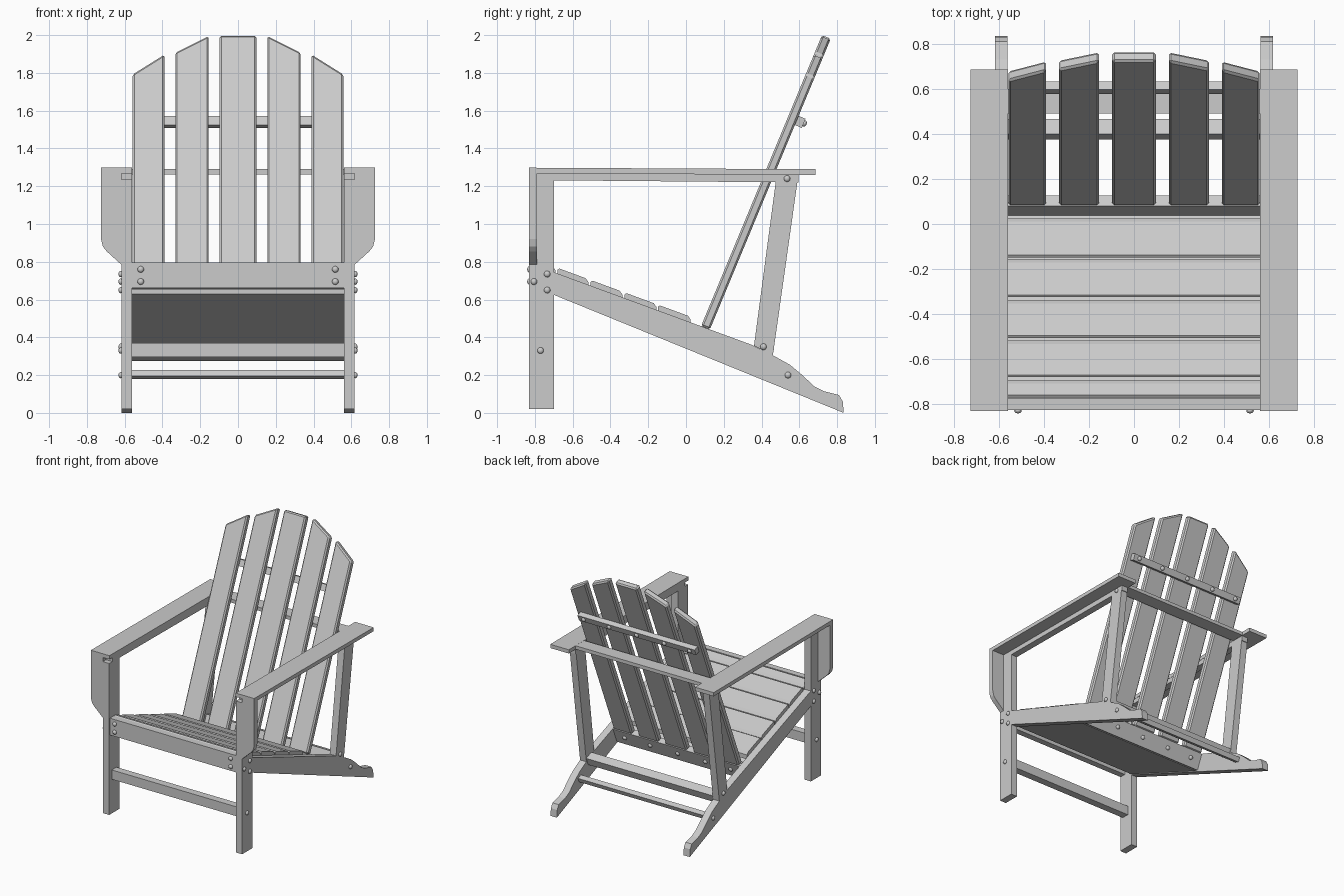
import bpy, bmesh, math
from mathutils import Matrix, Vector

cube = bpy.data.objects.get("Cube")
if cube:
    bpy.data.objects.remove(cube)

paint = bpy.data.materials.new("light grey paint")
paint.use_nodes = True
GREY = (0.6, 0.6, 0.6, 1)
paint.diffuse_color = GREY
paint.node_tree.nodes["Principled BSDF"].inputs["Base Color"].default_value = GREY

LEAN = math.atan2(0.64, 1.54)
IN, OUT, HALF = 0.562, 0.618, 0.56      # leg faces and half inner width


def finish(name, bm, mirror=False, bevel=0, leaning=False):
    bmesh.ops.recalc_face_normals(bm, faces=bm.faces)
    mesh = bpy.data.meshes.new(name)
    bm.to_mesh(mesh)
    bm.free()
    mesh.materials.append(paint)
    obj = bpy.data.objects.new(name, mesh)
    bpy.context.collection.objects.link(obj)
    if mirror:
        obj.modifiers.new("mirror", 'MIRROR')
    if bevel:
        mod = obj.modifiers.new("bevel", 'BEVEL')
        mod.width, mod.segments = bevel, 1
    if leaning:
        obj.location = (0, 0.08, 0.46)
        obj.rotation_euler.x = -LEAN
    return obj


def prism(name, outline, lo, hi, axis='x', **options):
    """Extrude an outline in (y, z) along x, or in (x, z) along y."""
    bm = bmesh.new()
    place = (lambda a, b: (lo, a, b)) if axis == 'x' else (lambda a, b: (a, lo, b))
    face = bm.faces.new([bm.verts.new(place(a, b)) for a, b in outline])
    moved = bmesh.ops.extrude_face_region(bm, geom=[face])["geom"]
    step = Vector((hi - lo, 0, 0) if axis == 'x' else (0, hi - lo, 0))
    bmesh.ops.translate(bm, vec=step,
                        verts=[v for v in moved if isinstance(v, bmesh.types.BMVert)])
    return finish(name, bm, **options)


def rect(a0, a1, b0, b1):
    return [(a0, b0), (a1, b0), (a1, b1), (a0, b1)]


def bolts(name, centres, normal, **options):
    """Domed bolt heads, flattened along the given axis."""
    bm = bmesh.new()
    flat = [0.013 if n else 0.017 for n in normal]
    for c in centres:
        bmesh.ops.create_uvsphere(bm, u_segments=12, v_segments=8, radius=1,
                                  matrix=Matrix.Translation(c) @ Matrix.Diagonal((*flat, 1)))
    for f in bm.faces:
        f.smooth = True
    return finish(name, bm, **options)


def rail_top(y):
    return 0.745 - 0.367 * (y + 0.7)


def rail_bottom(y):
    return 0.625 - 0.405 * (y + 0.7)


# Legs and side rails
prism("front_legs", rect(-0.83, -0.70, 0.02, 1.235), IN, OUT, mirror=True)
prism("side_rails", [(-0.70, rail_bottom(-0.7)), (0.835, 0.0), (0.83, 0.06), (0.81, 0.095),
                     (0.73, 0.115), (0.68, 0.14), (0.61, 0.205), (0.55, 0.255), (0.46, 0.305),
                     (0.35, rail_top(0.35)), (-0.70, rail_top(-0.7))], IN, OUT, mirror=True)
prism("rear_legs", [(0.36, 0.355), (0.46, 0.305), (0.595, 1.26), (0.48, 1.26)],
      IN, OUT, mirror=True)

# Arms with their under rails and front brackets
prism("arms", [(-0.83, 1.268), (0.685, 1.26), (0.685, 1.29), (-0.83, 1.298)],
      HALF, 0.725, mirror=True)
prism("arm_under_rails", [(-0.79, 1.232), (0.595, 1.22), (0.595, 1.262), (-0.79, 1.269)],
      IN, OUT, mirror=True)
prism("arm_brackets", [(OUT, 0.785), (0.695, 0.855), (0.715, 0.88), (0.725, 0.92),
                       (0.725, 1.27), (OUT, 1.27)], -0.83, -0.79, 'y', mirror=True)
prism("arm_cross_bar", rect(0.49, 0.60, 1.262, 1.29), -HALF, HALF)

# Front apron and stretchers
prism("front_apron", rect(-0.825, -0.775, 0.66, 0.795), -HALF, HALF)
prism("front_stretcher", rect(-0.80, -0.74, 0.295, 0.37), -HALF, HALF)
prism("rear_stretcher", [(0.375, 0.30), (0.44, 0.275), (0.465, 0.335), (0.40, 0.36)],
      -HALF, HALF)
prism("lower_stretcher", [(0.515, 0.195), (0.555, 0.18), (0.57, 0.215), (0.53, 0.228)],
      -HALF, HALF)

# Seat boards, chamfered on their top edges
for i, (y0, y1) in enumerate([(-0.77, -0.692), (-0.68, -0.517), (-0.505, -0.337),
                              (-0.325, -0.156), (-0.148, 0.025)]):
    def z(y, h):
        return rail_top(y) + h
    prism(f"seat_board_{i + 1}",
          [(y0, z(y0, -0.02)), (y1, z(y1, -0.02)), (y1, z(y1, 0.015)),
           (y1 - 0.015, z(y1 - 0.015, 0.03)), (y0 + 0.01, z(y0 + 0.01, 0.03)),
           (y0, z(y0, 0.02))], -HALF, HALF)
prism("seat_underside", [(-0.70, rail_bottom(-0.7) + 0.005), (0.06, rail_bottom(0.06) + 0.005),
                         (0.06, rail_bottom(0.06) + 0.03), (-0.70, rail_bottom(-0.7) + 0.03)],
      -HALF, HALF)

# Leaning back: slats with an arched top, lower board and cross batten
C = math.cos(LEAN)
def height(z):
    return (z - 0.46) / C

prism("back_slat_centre", rect(-0.097, 0.097, 0, height(2.0)), 0, 0.05, 'y',
      bevel=0.01, leaning=True)
for name, x0, x1, z_in, z_out in [("inner", 0.155, 0.332, 1.998, 1.91),
                                  ("outer", 0.39, 0.558, 1.90, 1.795)]:
    for side, s in (("left", 1), ("right", -1)):
        prism(f"back_slat_{name}_{side}",
              [(s * x0, 0), (s * x1, 0), (s * x1, height(z_out)), (s * x0, height(z_in))],
              0, 0.05, 'y', bevel=0.01, leaning=True)
prism("back_lower_board", rect(-HALF, HALF, -0.13, 0), 0, 0.05, 'y', leaning=True)
prism("back_batten", rect(-0.52, 0.52, 1.173, 1.225), 0.05, 0.09, 'y', leaning=True)

# Bolt heads
slat_x = [-0.47, -0.245, 0, 0.245, 0.47]
bolts("batten_bolts", [(x, 0.093, 1.2) for x in slat_x], (0, 1, 0), leaning=True)
bolts("lower_back_bolts", [(x, 0.052, -0.06) for x in slat_x], (0, 1, 0), leaning=True)
bolts("apron_bolts", [(0.515, -0.828, z) for z in (0.76, 0.695)], (0, 1, 0), mirror=True)
side_spots = [(-0.735, 0.735), (-0.735, 0.65), (-0.805, 0.695), (-0.77, 0.33),
              (0.41, 0.35), (0.54, 0.20), (0.535, 1.24)]
bolts("side_bolts", [(OUT + 0.002, y, z) for y, z in side_spots], (1, 0, 0), mirror=True)
